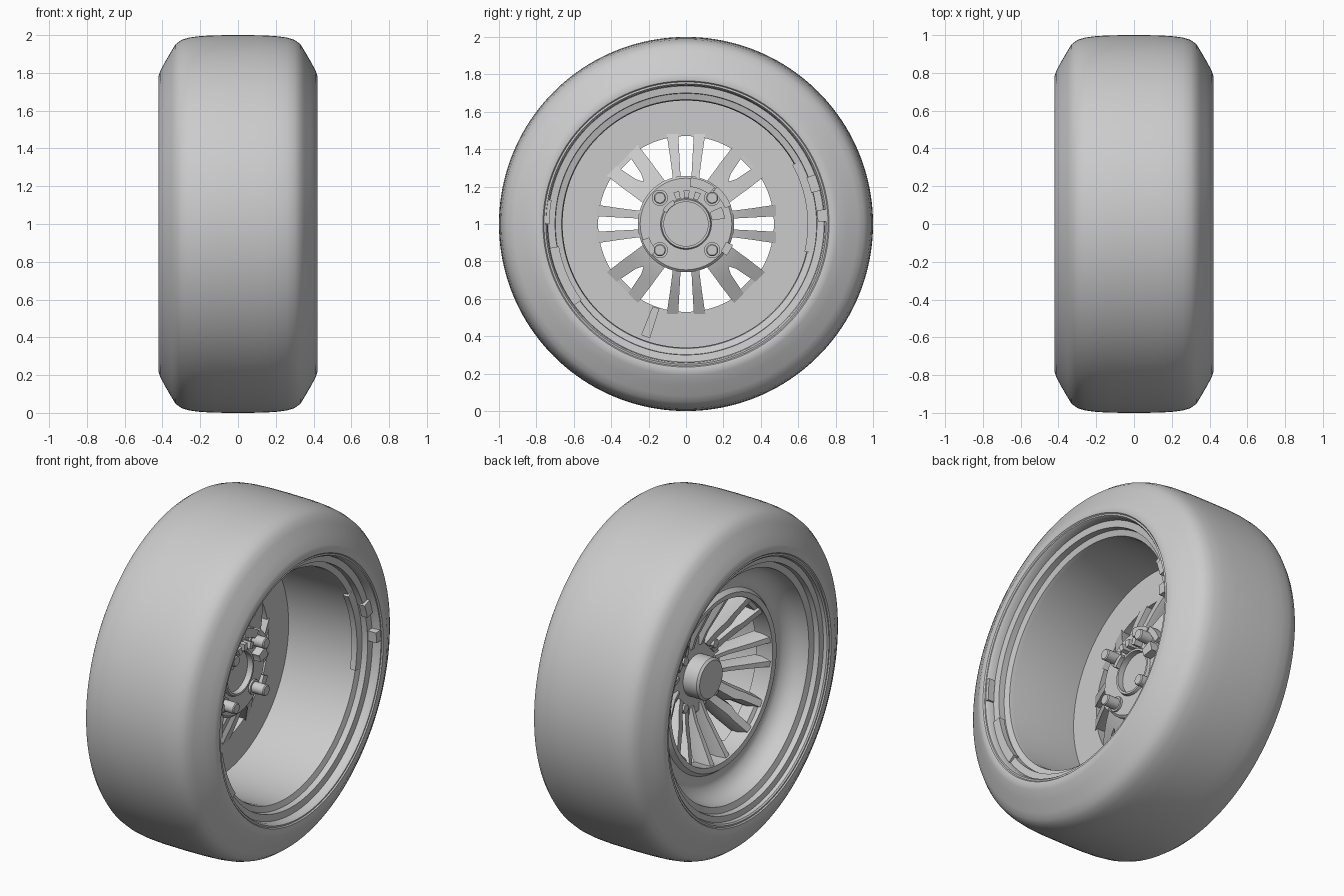
import bpy, bmesh
from math import sin, cos, pi, radians

if "Cube" in bpy.data.objects:
    bpy.data.objects.remove(bpy.data.objects["Cube"])

CZ = 1.0  # axle height; the axle runs along x


def place(x, r, a, t=0.0):
    """Point at axial x, radius r, angle a, tangential offset t."""
    return (x, r * cos(a) - t * sin(a), CZ + r * sin(a) + t * cos(a))


def finish(name, bm, smooth=True):
    bmesh.ops.recalc_face_normals(bm, faces=bm.faces)
    me = bpy.data.meshes.new(name)
    bm.to_mesh(me)
    bm.free()
    ob = bpy.data.objects.new(name, me)
    bpy.context.collection.objects.link(ob)
    if smooth:
        bpy.ops.object.select_all(action='DESELECT')
        ob.select_set(True)
        bpy.context.view_layer.objects.active = ob
        bpy.ops.object.shade_smooth_by_angle(angle=radians(32))
    return ob


def lathe(name, profile, seg=128):
    """Revolve a closed (x, r) profile around the axle."""
    bm = bmesh.new()
    rings = [[bm.verts.new(place(x, r, 2 * pi * i / seg)) for x, r in profile]
             for i in range(seg)]
    n = len(profile)
    for i in range(seg):
        a, b = rings[i], rings[(i + 1) % seg]
        for j in range(n):
            k = (j + 1) % n
            bm.faces.new((a[j], a[k], b[k], b[j]))
    return finish(name, bm)


def rod(name, x0, x1, rad, r=0.0, a=0.0, bevel=0.0, seg=32):
    """Solid cylinder parallel to the axle."""
    bm = bmesh.new()
    _, cy, cz = place(0, r, a)
    st = [(x0, rad), (x1 - bevel if x1 > x0 else x1 + bevel, rad), (x1, rad - abs(bevel))]
    if bevel == 0:
        st = st[:2]
    rings = [[bm.verts.new((x, cy + q * cos(2 * pi * i / seg), cz + q * sin(2 * pi * i / seg)))
              for i in range(seg)] for x, q in st]
    for p, q in zip(rings, rings[1:]):
        for i in range(seg):
            bm.faces.new((p[i], p[(i + 1) % seg], q[(i + 1) % seg], q[i]))
    bm.faces.new(rings[0])
    bm.faces.new(rings[-1])
    return finish(name, bm)


def arc_block(name, a0, a1, r0, r1, x0, x1):
    """Curved block between two angles (degrees)."""
    bm = bmesh.new()
    n = max(2, int(abs(a1 - a0) / 3))
    rings = []
    for i in range(n + 1):
        a = radians(a0 + (a1 - a0) * i / n)
        rings.append([bm.verts.new(place(x, r, a))
                      for x, r in ((x0, r0), (x1, r0), (x1, r1), (x0, r1))])
    for p, q in zip(rings, rings[1:]):
        for j in range(4):
            bm.faces.new((p[j], p[(j + 1) % 4], q[(j + 1) % 4], q[j]))
    bm.faces.new(rings[0])
    bm.faces.new(rings[-1])
    return finish(name, bm)


def bar(bm, a, side, stations, crest=0.55):
    """Spoke leg: stations are (r, tangential offset, half width, x front, x back)."""
    rings = []
    for r, t, w, xf, xb in stations:
        mid = xf + (xb - xf) * 0.55
        sec = ((xb, -w), (mid, -w), (xf, -w * crest), (xf, w * crest), (mid, w), (xb, w))
        rings.append([bm.verts.new(place(x, r, a, side * (t + d))) for x, d in sec])
    for p, q in zip(rings, rings[1:]):
        for j in range(6):
            k = (j + 1) % 6
            bm.faces.new((p[j], p[k], q[k], q[j]))
    bm.faces.new(rings[0])
    bm.faces.new(rings[-1])


# Tyre: slick tread, angled shoulders, short sidewall
half = [(0.0, 1.0), (0.12, 0.999), (0.2, 0.995), (0.26, 0.987), (0.3, 0.974), (0.33, 0.952),
        (0.35, 0.92), (0.385, 0.86), (0.412, 0.81), (0.42, 0.785), (0.417, 0.765), (0.405, 0.755)]
inner = [(0.37, 0.752), (0.33, 0.85), (0.0, 0.9)]
right = half + inner
lathe("tyre", right + [(-x, r) for x, r in reversed(right[1:-1])], 160)

# Rim: stepped lips, deep barrel, curved dish and flat inner annulus
lathe("rim", [
    (0.41, 0.76), (0.412, 0.75), (0.40, 0.742), (0.365, 0.738), (0.36, 0.70), (0.325, 0.698),
    (0.315, 0.665), (0.29, 0.66), (-0.13, 0.66), (-0.13, 0.47), (-0.235, 0.475),
    (-0.24, 0.505), (-0.215, 0.525), (-0.205, 0.56), (-0.215, 0.60), (-0.25, 0.64),
    (-0.29, 0.657), (-0.34, 0.665), (-0.35, 0.70), (-0.38, 0.705), (-0.385, 0.738),
    (-0.405, 0.742), (-0.412, 0.75), (-0.41, 0.76),
    (-0.35, 0.76), (-0.3, 0.72), (0.28, 0.72), (0.35, 0.76)], 128)

# Spokes: four straight pairs and four wide forked arms
thin = [(0.17, 0.042, 0.02, -0.075, -0.005), (0.25, 0.05, 0.021, -0.105, -0.02),
        (0.36, 0.06, 0.025, -0.165, -0.07), (0.485, 0.073, 0.031, -0.232, -0.132)]
fork = [(0.17, 0.036, 0.038, -0.075, -0.005), (0.24, 0.041, 0.042, -0.105, -0.02),
        (0.32, 0.047, 0.047, -0.15, -0.05), (0.36, 0.061, 0.040, -0.17, -0.07),
        (0.485, 0.081, 0.036, -0.232, -0.132)]
web = [(0.452, 0, 0.06, -0.20, -0.125), (0.49, 0, 0.06, -0.22, -0.132)]
bm = bmesh.new()
for k in range(4):
    for s in (-1, 1):
        bar(bm, k * pi / 2, s, thin)
        bar(bm, k * pi / 2 + pi / 4, s, fork)
    bar(bm, k * pi / 2 + pi / 4, 1, web, 0.9)
finish("spokes", bm)

# Hub plate, bore ring and centre cap
lathe("hub", [(0.0, 0.135), (0.0, 0.245), (-0.012, 0.258), (-0.03, 0.258),
              (-0.065, 0.22), (-0.065, 0.11), (-0.03, 0.11)], 64)
lathe("bore_ring", [(0.015, 0.118), (0.015, 0.13), (0.0, 0.136), (-0.03, 0.136), (-0.03, 0.118)], 64)
rod("centre_cap", -0.02, -0.165, 0.12, bevel=0.012, seg=64)

# Wheel bolts: studs behind, nuts in front
for k in range(4):
    a = pi / 4 + k * pi / 2
    rod("stud_collar", -0.02, 0.012, 0.043, 0.198, a)
    rod("stud", -0.02, 0.09, 0.032, 0.198, a, bevel=0.005)
    rod("nut", -0.06, -0.10, 0.026, 0.198, a, seg=6)

# Bracket pieces around the hub
for n, (a0, a1, r0, r1, x1) in enumerate([
        (52, 84, 0.20, 0.25, 0.03), (22, 50, 0.225, 0.26, 0.03), (8, 26, 0.14, 0.21, 0.05),
        (64, 74, 0.14, 0.18, 0.05), (84, 94, 0.14, 0.18, 0.05), (102, 112, 0.14, 0.18, 0.05),
        (118, 150, 0.12, 0.145, 0.04), (200, 222, 0.21, 0.25, 0.03), (322, 336, 0.235, 0.275, 0.02)]):
    arc_block("hub_bracket_%d" % n, a0, a1, r0, r1, -0.02, x1)

# Balance weights on the barrel lip and a valve strip on the annulus
for n, (a0, a1, r0, r1, x0, x1) in enumerate([
        (-13, 29, 0.65, 0.69, 0.29, 0.325), (14, 21, 0.69, 0.745, 0.34, 0.38),
        (1, 6, 0.705, 0.75, 0.35, 0.415), (190, 216, 0.69, 0.742, 0.34, 0.375),
        (170, 180, 0.73, 0.75, 0.37, 0.41)]):
    arc_block("balance_weight_%d" % n, a0, a1, r0, r1, x0, x1)
arc_block("valve_strip", 248, 252.5, 0.475, 0.64, -0.14, -0.105)
